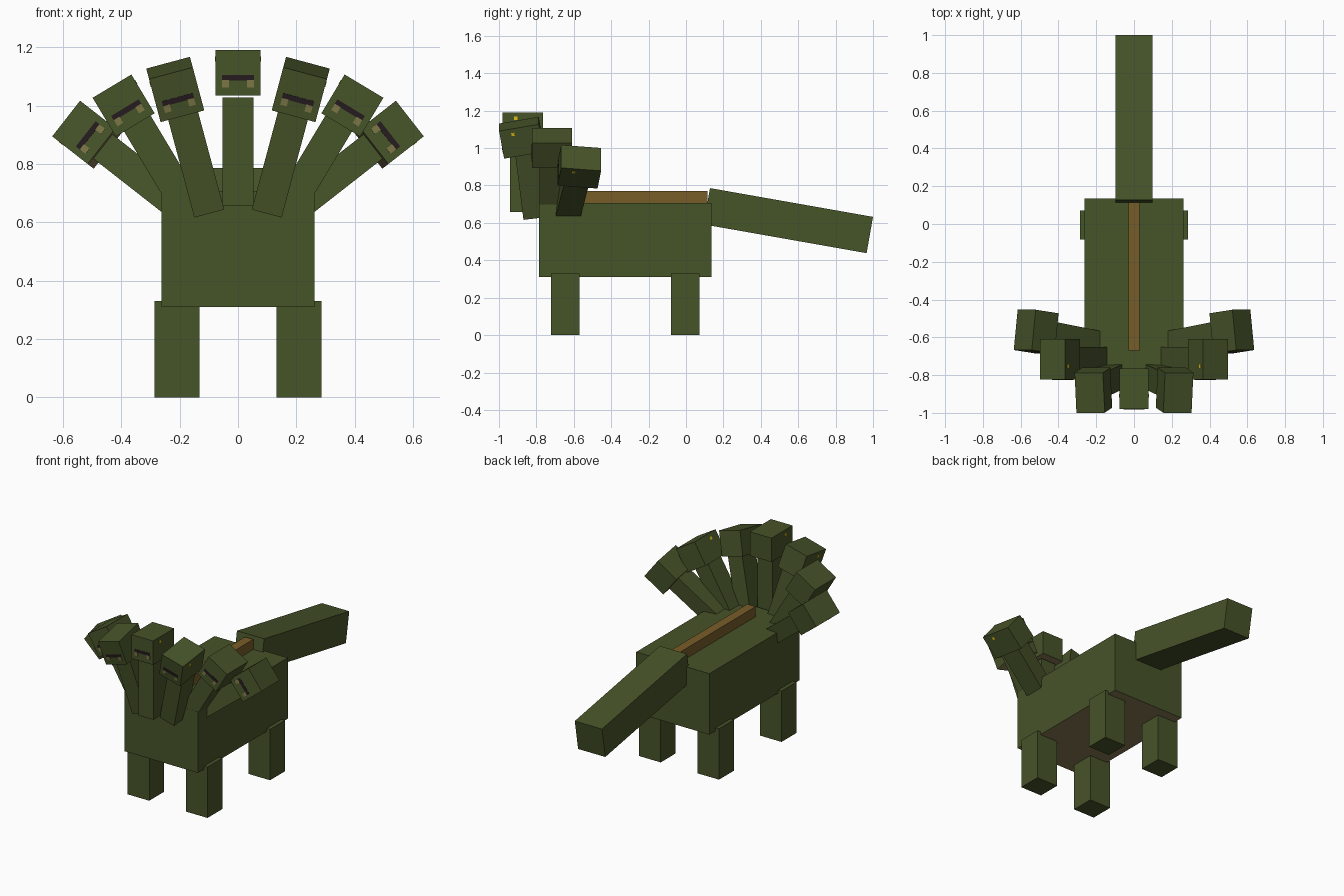
import bpy
from math import radians
from mathutils import Matrix, Vector

cube = bpy.data.objects.get("Cube")
if cube:
    bpy.data.objects.remove(cube, do_unlink=True)


def material(name, rgb):
    m = bpy.data.materials.new(name)
    m.use_nodes = True
    m.diffuse_color = (*rgb, 1)
    m.node_tree.nodes["Principled BSDF"].inputs["Base Color"].default_value = (*rgb, 1)
    return m


GREEN = material("moss_green", (0.062, 0.087, 0.022))
RIDGE = material("ridge_brown", (0.185, 0.107, 0.022))
BELLY = material("belly_tan", (0.245, 0.185, 0.085))
MOUTH = material("mouth_dark", (0.019, 0.011, 0.013))
TOOTH = material("tooth_khaki", (0.2, 0.18, 0.06))
EYE = material("eye_yellow", (0.72, 0.52, 0.008))


def box(name, size, centre, mat=GREEN, frame=Matrix(), underside=None):
    """Box of a given size, placed at centre inside a parent frame."""
    bpy.ops.mesh.primitive_cube_add(size=1)
    ob = bpy.context.object
    ob.name = name
    me = ob.data
    me.transform(Matrix.Diagonal((*size, 1)))
    me.materials.append(mat)
    if underside:
        me.materials.append(underside)
        for p in me.polygons:
            p.material_index = int(p.normal.z < -0.5)
    ob.matrix_world = frame @ Matrix.Translation(centre)
    return ob


def tilted(centre, roll, pitch):
    """Frame rolled sideways and pitched forward around a centre point."""
    return (Matrix.Translation(centre) @ Matrix.Rotation(radians(roll), 4, "Y")
            @ Matrix.Rotation(radians(pitch), 4, "X"))


# Body, back ridge and tail
box("body", (0.525, 0.92, 0.395), (0, -0.325, 0.5075), underside=BELLY)
box("back_ridge", (0.06, 0.785, 0.07), (0, -0.2775, 0.735), RIDGE)
box("tail", (0.195, 0.885, 0.197), (0, 0, 0), frame=tilted((0, 0.547, 0.612), 0, -10))

# Legs
for side, label in ((1, "left"), (-1, "right")):
    for y, end in ((-0.645, "front"), (-0.005, "back")):
        box(f"{end}_{label}_leg", (0.155, 0.152, 0.33), (side * 0.209, y, 0.165))


def head(name, frame, eye_sides):
    """Head with a mouth, two teeth and eyes on the given sides."""
    w, d = 0.155, 0.215
    box(name + "_head", (w, d, w), (0, 0, 0), frame=frame, underside=BELLY)
    box(name + "_mouth", (0.11, 0.003, 0.019), (0, -d / 2, -0.018), MOUTH, frame)
    for s, label in ((1, "left"), (-1, "right")):
        box(f"{name}_{label}_mouth_corner", (0.014, 0.003, 0.012),
            (s * 0.048, -d / 2, -0.027), MOUTH, frame)
        box(f"{name}_{label}_tooth", (0.023, 0.005, 0.025),
            (s * 0.043, -d / 2, -0.038), TOOTH, frame)
    for s in eye_sides:
        box(name + "_eye", (0.003, 0.018, 0.017), (s * w / 2, -0.037, 0.047), EYE, frame)


# Fan of heads: name, roll, head centre, head pitch, neck centre, neck pitch, eye sides
FAN = (
    ("middle", 0, (0, -0.8725, 1.1125), 0, (0, -0.875, 0.8425), 0, (1, -1)),
    ("inner", 15, (0.215, -0.88, 1.055), 10, (0.148, -0.826, 0.815), 7, (1,)),
    ("upper", 31, (0.392, -0.717, 1.0), 0, (0.256, -0.718, 0.79), 0, (-1,)),
    ("outer", 52, (0.518, -0.57, 0.9), -7, (0.315, -0.612, 0.744), -9, (1,)),
)
for part, roll, head_at, head_pitch, neck_at, neck_pitch, eyes in FAN:
    for side, label in ((1, "left_"), (-1, "right_")) if roll else ((1, ""),):
        mirror = Vector((side, 1, 1))
        name = label + part
        box(name + "_neck", (0.106, 0.132, 0.37), (0, 0, 0),
            frame=tilted(Vector(neck_at) * mirror, side * roll, neck_pitch))
        head(name, tilted(Vector(head_at) * mirror, side * roll, head_pitch),
             [side * e for e in eyes])
